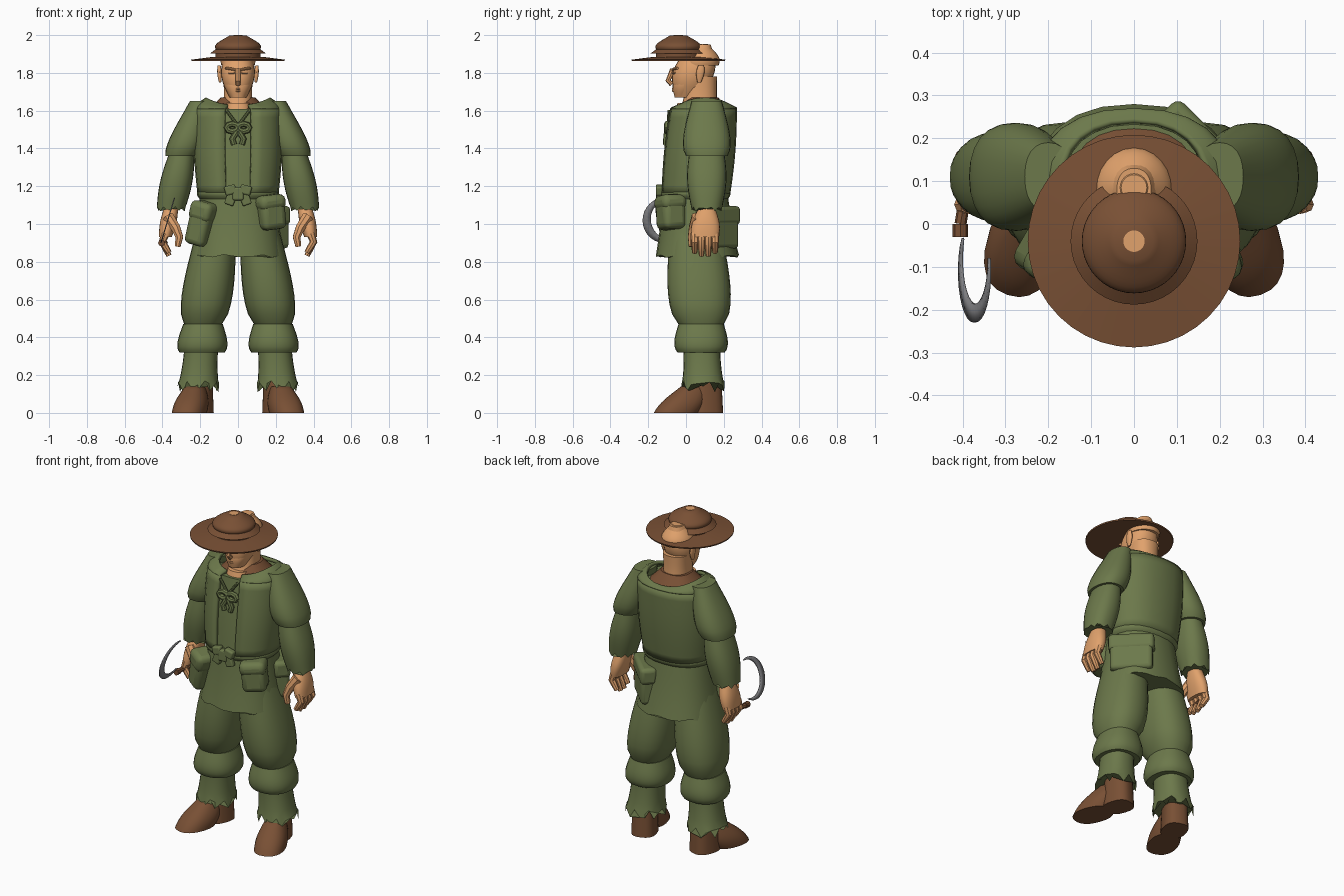
import bpy, bmesh
from math import sin, cos, pi, radians, copysign
from mathutils import Matrix, Vector

default_cube = bpy.data.objects.get("Cube")
if default_cube:
    bpy.data.objects.remove(default_cube, do_unlink=True)


def material(name, red, green, blue):
    mat = bpy.data.materials.new(name)
    mat.use_nodes = True
    mat.diffuse_color = (red, green, blue, 1)
    mat.node_tree.nodes["Principled BSDF"].inputs["Base Color"].default_value = (red, green, blue, 1)
    return mat


CLOTH = material("green cloth", .15, .19, .07)
SKIN = material("skin", .75, .36, .15)
LEATHER = material("brown leather", .19, .08, .035)
STEEL = material("grey steel", .22, .22, .23)
model_parts = []


def finish(name, mesh_builder, mat):
    bmesh.ops.recalc_face_normals(mesh_builder, faces=mesh_builder.faces)
    mesh = bpy.data.meshes.new(name)
    mesh_builder.to_mesh(mesh)
    mesh_builder.free()
    mesh.materials.append(mat)
    part = bpy.data.objects.new(name, mesh)
    bpy.context.collection.objects.link(part)
    model_parts.append(part)
    return part


def squircle(value, power):
    return copysign(abs(value) ** (2 / power), value)


def limb(name, low, high, low_size, high_size, mat, bulge=0, sag=1, hem=0, dip=0,
         power=2.3, sides=24, steps=10, side=1, place=Matrix(), open_front=False):
    """Rounded tube between two centres; it swells by bulge, lower down if sag < 1."""
    builder = bmesh.new()
    low, high = Vector(low), Vector(high)
    low_size, high_size = Vector(low_size), Vector(high_size)
    rows = []
    for step in range(steps + 1):
        t = step / steps
        centre = low.lerp(high, t)
        size = low_size.lerp(high_size, t) * (1 + bulge * sin(pi * t ** sag))
        row = []
        for corner in range(sides):
            angle = 2 * pi * corner / sides
            across, along = cos(angle), sin(angle)
            offset = Vector((squircle(across, power) * size.x, squircle(along, power) * size.y, 0))
            if step == 0:
                offset.z = hem * sin(corner * 2.3)
            else:
                offset.z = -dip * t * along * along
            point = place @ (centre + offset)
            point.x *= side
            row.append(builder.verts.new(point))
        rows.append(row)
    for lower, upper in zip(rows, rows[1:]):
        for a in range(sides):
            b = (a + 1) % sides
            builder.faces.new((lower[a], lower[b], upper[b], upper[a]))
    if open_front:
        gap = [face for face in builder.faces
               if abs(face.calc_center_median().x) < .05 and face.calc_center_median().y < 0]
        bmesh.ops.delete(builder, geom=gap, context="FACES")
    else:
        builder.faces.new(rows[0])
        builder.faces.new(rows[-1])
    return finish(name, builder, mat)


def strand(name, points, radius, mat, side=1, taper=1):
    """Round cord along a path, used for fingers, laces and small features."""
    curve = bpy.data.curves.new(name, "CURVE")
    curve.dimensions, curve.use_fill_caps = "3D", True
    curve.bevel_depth, curve.bevel_resolution = radius, 2
    spline = curve.splines.new("POLY")
    spline.points.add(len(points) - 1)
    for index, (x, y, z) in enumerate(points):
        spline.points[index].co = (x * side, y, z, 1)
        spline.points[index].radius = 1 + (taper - 1) * index / (len(points) - 1)
    helper = bpy.data.objects.new(name, curve)
    bpy.context.collection.objects.link(helper)
    depsgraph = bpy.context.evaluated_depsgraph_get()
    builder = bmesh.new()
    builder.from_mesh(helper.evaluated_get(depsgraph).to_mesh())
    bpy.data.objects.remove(helper, do_unlink=True)
    return finish(name, builder, mat)


def pouch(name, location, size, lean=0, turn=0, flap=True):
    """Soft box, with a slightly larger flap over its upper part."""
    builder = bmesh.new()
    body = Matrix.Diagonal((*size, 1))
    bmesh.ops.create_cube(builder, size=1, matrix=body)
    if flap:
        lid = body @ Matrix.Translation((0, 0, .3)) @ Matrix.Diagonal((1.08, 1.08, .45, 1))
        bmesh.ops.create_cube(builder, size=1, matrix=lid)
    part = finish(name, builder, CLOTH)
    part.location = location
    part.rotation_euler = (0, radians(lean), radians(turn))
    soften = part.modifiers.new("soften", "BEVEL")
    soften.width, soften.segments = min(size) / 4, 3


# Torso: tunic, open vest with a yoke, undershirt inside the neckline
waist = Vector((0, .05, 1.16))
chest = Vector((0, .09, 1.61))
limb("tunic_body", waist, chest, (.2, .17), (.2, .16), CLOTH, bulge=.03)
vest = limb("vest", waist, chest, (.215, .185), (.23, .18), CLOTH, bulge=.05, open_front=True)
yoke = limb("shoulder_yoke", chest, (0, .1, 1.67), (.23, .18), (.17, .14), CLOTH,
            bulge=.06, dip=.04, open_front=True)
for shell in (vest, yoke):
    shell.modifiers.new("cloth_thickness", "SOLIDIFY").thickness = .02
limb("undershirt", (0, .09, 1.59), (0, .09, 1.67), (.17, .15), (.09, .08), LEATHER)
limb("bare_chest", (0, 0, 1.52), (0, .02, 1.64), (.08, .08), (.065, .065), SKIN)

# Skirt, belt and its knot
limb("tunic_skirt", (0, .06, .83), waist, (.245, .22), (.2, .17), CLOTH, bulge=-.02, hem=.008)
limb("belt", waist - Vector((0, 0, .03)), waist + Vector((0, 0, .03)),
     (.2, .17), (.2, .17), CLOTH, bulge=.09)
knot = waist + Vector((0, -.19, 0))
pouch("belt_knot", knot, (.06, .04, .07), flap=False)
for side in (1, -1):
    pouch("knot_loop", knot + Vector((.04 * side, 0, .02)), (.06, .04, .05), lean=15 * side, flap=False)
    pouch("knot_tail", knot + Vector((.04 * side, 0, -.03)), (.05, .03, .06), lean=-20 * side, flap=False)
    # Chest lacing tied in a bow
    loop = [(.03 - .03 * cos(k * pi / 4), -.1, 1.51 + .02 * sin(k * pi / 4)) for k in range(9)]
    strand("lace_loop", loop, .016, CLOTH, side)
    strand("lace_tail", [(0, -.1, 1.5), (.03, -.105, 1.45), (.02, -.105, 1.42)], .016, CLOTH, side)
    strand("lace_cord", [(0, -.095, 1.52), (.06, -.09, 1.6)], .008, CLOTH, side)

# Pouches hung from the belt
pouch("left_pouch", (.17, -.08, 1.06), (.14, .13, .18), lean=-6, turn=25)
pouch("right_pouch", (-.19, -.07, 1), (.12, .13, .23), lean=14, turn=-30)
pouch("back_pouch", (.16, .17, .98), (.24, .09, .22), turn=135)

# Joints of the left limbs, mirrored for the right
hip, knee = Vector((.11, .05, 1)), Vector((.185, .08, .47))
calf, ankle = Vector((.19, .08, .32)), Vector((.21, .09, .14))
shoulder, elbow = Vector((.2, .11, 1.65)), Vector((.3, .11, 1.36))
wrist, knuckles = Vector((.355, .11, 1.08)), Vector((.385, .1, .93))
foot = Matrix.Translation((.205, .11, 0)) @ Matrix.Rotation(radians(18), 4, "Z")

for side, prefix in ((1, "left_"), (-1, "right_")):
    # Gathered sleeves
    limb(prefix + "upper_sleeve", elbow, shoulder, (.085, .11), (.055, .08), CLOTH,
         bulge=.25, sag=.7, side=side)
    limb(prefix + "lower_sleeve", wrist, elbow, (.075, .08), (.07, .095), CLOTH,
         bulge=.18, hem=.012, side=side)
    # Hands with four curled fingers and a thumb
    limb(prefix + "palm", knuckles, wrist, (.034, .074), (.038, .046), SKIN, bulge=.2, side=side)
    for finger in range(4):
        base = knuckles + Vector((0, .036 * finger - .054, .02))
        reach = .09 + .03 * sin(pi * (finger + .5) / 4)
        bend = base + Vector((.015, 0, -.045))
        tip = base + Vector((-.02, 0, -reach))
        strand(prefix + "finger", [base, bend, bend.lerp(tip, .6), tip], .023, SKIN, side, taper=.6)
    strand(prefix + "thumb", [(.37, .06, 1.04), (.33, .04, .98), (.31, .03, .93), (.32, .03, .88)],
           .032, SKIN, side, taper=.5)
    # Trousers gathered in three tiers
    limb(prefix + "thigh", knee, hip, (.1, .12), (.1, .13), CLOTH, bulge=.35, sag=.6, side=side)
    limb(prefix + "knee_tier", calf, knee, (.12, .125), (.105, .12), CLOTH,
         bulge=.15, sag=.7, side=side)
    limb(prefix + "shin", ankle, knee, (.11, .115), (.09, .1), CLOTH,
         bulge=-.1, sag=.8, hem=.03, side=side)
    # Boots turned outwards
    limb(prefix + "boot_toe", (0, -.17, 0), (0, -.07, .14), (.086, .12), (.05, .07), LEATHER,
         bulge=.17, side=side, place=foot)
    limb(prefix + "boot_ankle", (0, 0, 0), (0, 0, .2), (.072, .085), (.065, .075), LEATHER,
         power=2.6, side=side, place=foot)
    # Ears, brows and eyelids
    limb(prefix + "ear", (.095, .07, 1.75), (.1, .08, 1.84), (.006, .01), (.008, .015), SKIN,
         bulge=.7, sides=12, side=side)
    strand(prefix + "brow", [(.01, -.07, 1.815), (.04, -.064, 1.822), (.065, -.045, 1.825)],
           .007, SKIN, side)
    strand(prefix + "eyelid", [(.02, -.07, 1.8), (.05, -.058, 1.8)], .005, SKIN, side)

# Neck and head
limb("neck", (0, .07, 1.6), (0, .085, 1.78), (.08, .1), (.078, .08), SKIN, bulge=-.05)
limb("head", (0, .005, 1.67), (0, .08, 1.95), (.045, .055), (.04, .05), SKIN, bulge=1.1)
limb("jaw", (0, -.02, 1.67), (0, .02, 1.75), (.04, .04), (.078, .088), SKIN, bulge=.08)
limb("skull", (0, .075, 1.84), (0, .085, 1.953), (.088, .098), (.03, .03), SKIN, bulge=.35, power=2)
strand("nose", [(0, -.07, 1.82), (0, -.085, 1.78), (0, -.095, 1.76), (0, -.075, 1.74)], .014, SKIN)
for height in (1.705, 1.715):
    strand("lip", [(-.03, -.055, height), (0, -.07, height), (.03, -.055, height)], .005, SKIN)


# Hat with a wide brim, a band, a ledge and a domed crown
def hat_ring(name, bottom, top, wide, narrow, mat=LEATHER, bulge=0):
    limb(name, (0, -.04, bottom), (0, -.04, top), (wide, wide), (narrow, narrow), mat,
         bulge=bulge, power=2, sides=40)


hat_ring("hat_brim_edge", 1.862, 1.87, .246, .248)
hat_ring("hat_brim", 1.87, 1.885, .248, .13)
hat_ring("hat_band", 1.88, 1.91, .12, .12)
hat_ring("hat_ledge", 1.903, 1.925, .148, .118)
hat_ring("hat_crown", 1.92, 1.998, .115, .045, bulge=.35)
hat_ring("hat_top_patch", 1.995, 2, .025, .025, mat=SKIN)

# Sickle: handle, ferrule and crescent blade
grip = Vector((-.405, 0, .9))
strand("sickle_handle", [grip + Vector((.02, .12, 0)), grip], .014, LEATHER)
strand("sickle_ferrule", [grip, grip + Vector((0, -.03, 0))], .018, LEATHER)
builder = bmesh.new()
previous = None
for step in range(21):
    t = step / 20
    angle = radians(75 + 235 * t)
    pair = []
    for radius in (.12, .116 - .04 * sin(pi * t)):
        rise = radius * sin(angle)
        pair.append(builder.verts.new((-.375 + .3 * rise, -.11 + radius * cos(angle), 1.02 + rise)))
    if previous:
        builder.faces.new((*previous, *reversed(pair)))
    previous = pair
blade = finish("sickle_blade", builder, STEEL)
blade.modifiers.new("blade_thickness", "SOLIDIFY").thickness = .006

# Smooth shading that keeps hard edges
bpy.ops.object.select_all(action="DESELECT")
for part in model_parts:
    part.select_set(True)
bpy.context.view_layer.objects.active = model_parts[0]
bpy.ops.object.shade_smooth_by_angle(angle=radians(42))
